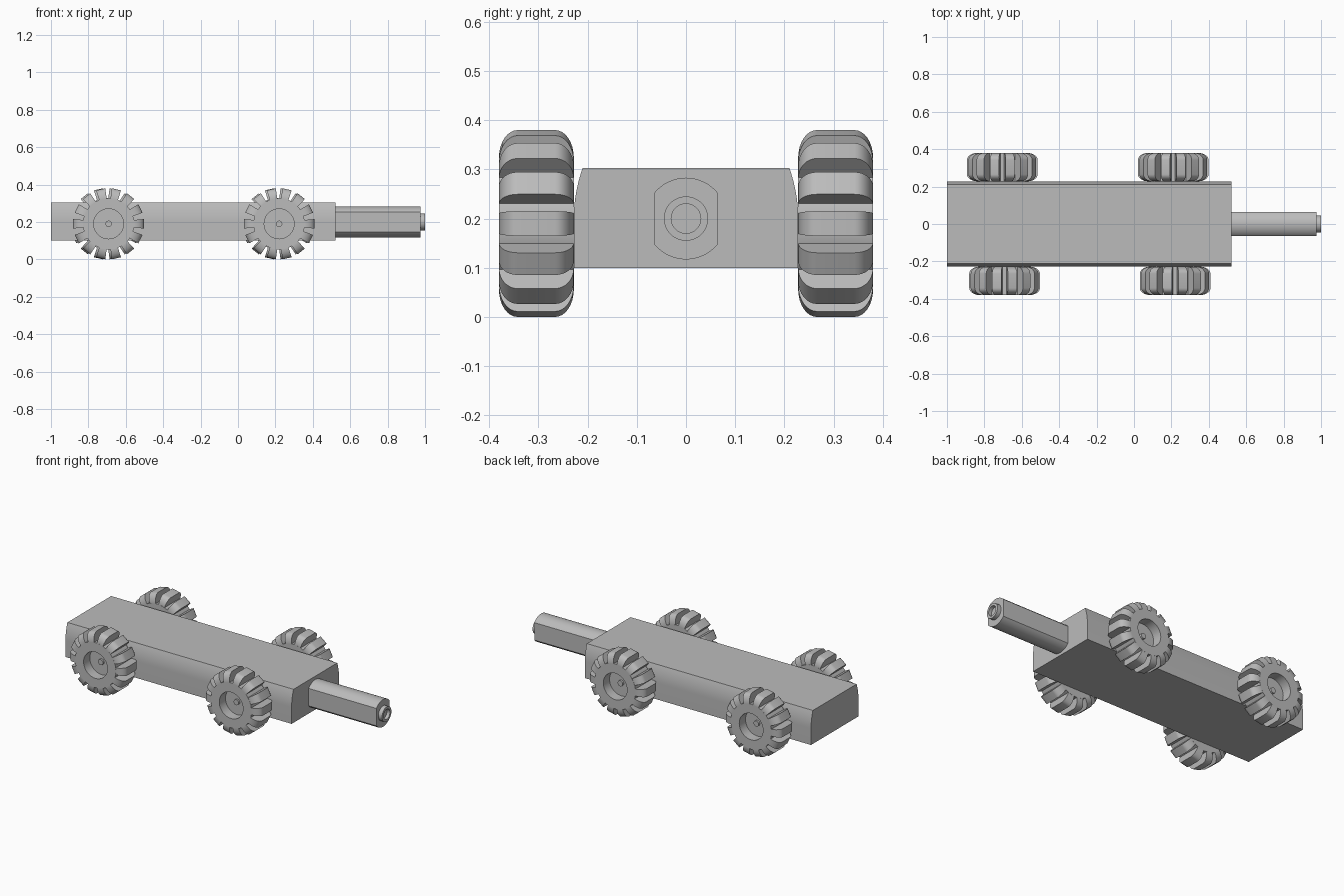
import bpy, bmesh
from math import sin, cos, pi, asin, radians

cube = bpy.data.objects.get("Cube")
if cube:
    bpy.data.objects.remove(cube, do_unlink=True)

grey = bpy.data.materials.new("plain grey")
grey.use_nodes = True
GREY = (0.5, 0.5, 0.5, 1)
grey.diffuse_color = GREY
grey.node_tree.nodes["Principled BSDF"].inputs["Base Color"].default_value = GREY


def finish(name, bm, loc=(0, 0, 0), turn=0, angle=30):
    bmesh.ops.remove_doubles(bm, verts=bm.verts, dist=1e-5)
    bmesh.ops.recalc_face_normals(bm, faces=bm.faces)
    mesh = bpy.data.meshes.new(name)
    bm.to_mesh(mesh)
    bm.free()
    mesh.materials.append(grey)
    ob = bpy.data.objects.new(name, mesh)
    bpy.context.collection.objects.link(ob)
    ob.location = loc
    ob.rotation_euler.z = turn
    bpy.ops.object.select_all(action='DESELECT')
    ob.select_set(True)
    bpy.context.view_layer.objects.active = ob
    bpy.ops.object.shade_smooth_by_angle(angle=radians(angle))
    return ob


def loft(bm, a, b):
    """Closed solid between two matching outlines."""
    a = [bm.verts.new(p) for p in a]
    b = [bm.verts.new(p) for p in b]
    bm.faces.new(a)
    bm.faces.new(b[::-1])
    for i in range(len(a)):
        j = (i + 1) % len(a)
        bm.faces.new((a[i], a[j], b[j], b[i]))


def lathe(bm, profile, steps=48):
    """Turn an (r, y) profile about the y axis."""
    verts = [bm.verts.new((r, y, 0)) for r, y in profile]
    edges = [bm.edges.new(pair) for pair in zip(verts, verts[1:])]
    bmesh.ops.spin(bm, geom=verts + edges, cent=(0, 0, 0), axis=(0, 1, 0),
                   angle=2 * pi, steps=steps)
    bmesh.ops.remove_doubles(bm, verts=bm.verts, dist=1e-5)


def extrude_x(name, outline, x0, x1):
    bm = bmesh.new()
    loft(bm, [(x0, y, z) for y, z in outline], [(x1, y, z) for y, z in outline])
    return finish(name, bm)


# Body: flat box whose upper flanks curve inwards
flank = [(0.228, 0.10)]
for i in range(9):
    t = i / 8
    flank.append((0.228 - 0.018 * t * t, 0.20 + 0.103 * t))
extrude_x("body", flank + [(-y, z) for y, z in reversed(flank)], -1.0, 0.52)

# Front boom: round bar with flattened sides
R, FLAT, AXIS = 0.083, 0.064, 0.2
lim = asin(FLAT / R)
arc = [lim * (i / 8 - 1) for i in range(17)]
boom = [(R * sin(a), AXIS + R * cos(a)) for a in arc]
boom += [(-y, 2 * AXIS - z) for y, z in boom]
extrude_x("boom", boom, 0.51, 0.975)

# Ring at the boom's end
bm = bmesh.new()
lathe(bm, [(0, 0.01), (0.03, 0.01), (0.03, 0.03), (0.045, 0.03), (0.045, 0), (0, 0)])
finish("boom_tip", bm, (0.97, 0, AXIS), -pi / 2)

# Wheel: recessed hub, axle pin and chunky treads
HALF, TIP, ROOT, TREADS = 0.076, 0.189, 0.137, 14


def tread_width(r):
    return 0.0205 + 0.0045 * (r - ROOT) / (TIP - ROOT)


def make_wheel(name, x, side):
    turn = 0 if side > 0 else pi
    loc = (x, side * 0.304, 0.19)
    bm = bmesh.new()
    lathe(bm, [(0, 0.016), (0.08, 0.016), (0.08, HALF), (ROOT, HALF),
               (ROOT, -HALF), (0, -HALF)])
    finish(name + "_hub", bm, loc, turn)

    bm = bmesh.new()
    lathe(bm, [(0, 0.028), (0.017, 0.028), (0.017, 0.01), (0, 0.01)], 20)
    finish(name + "_pin", bm, loc, turn)

    # Tread outline with rounded shoulders
    half = [(0.12, HALF - 0.001)]
    for i in range(9):
        a = pi / 2 * i / 8
        half.append((0.133 + (TIP - 0.133) * sin(a), 0.038 + 0.038 * cos(a)))
    outline = half + [(r, -y) for r, y in reversed(half)]
    bm = bmesh.new()
    for k in range(TREADS):
        c, s = cos(2 * pi * k / TREADS), sin(2 * pi * k / TREADS)
        sides = []
        for d in (-1, 1):
            sides.append([(r * c - d * tread_width(r) * s, y,
                           r * s + d * tread_width(r) * c) for r, y in outline])
        loft(bm, *sides)
    finish(name + "_treads", bm, loc, turn)


for name, x, side in (("rear_right_wheel", -0.692, -1), ("front_right_wheel", 0.22, -1),
                      ("rear_left_wheel", -0.704, 1), ("front_left_wheel", 0.21, 1)):
    make_wheel(name, x, side)
